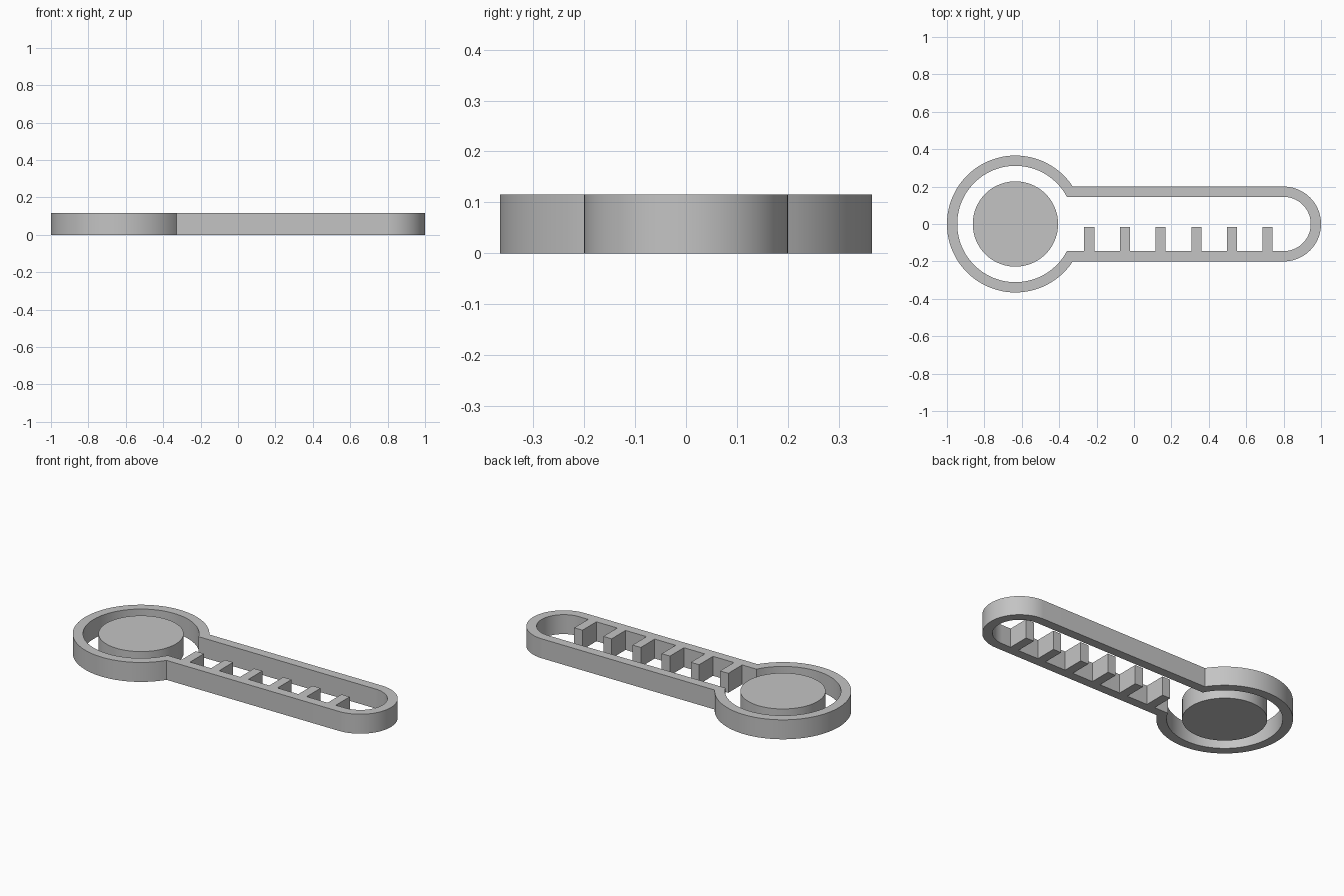
import bpy, bmesh
from math import sin, cos, asin, pi, radians

cube = bpy.data.objects.get("Cube")
if cube:
    bpy.data.objects.remove(cube)

HEIGHT = 0.115
WALL = 0.055
BULB_X, BULB_R = -0.634, 0.366
TUBE_X, TUBE_R = 0.80, 0.20

grey = bpy.data.materials.new("plain grey")
grey.use_nodes = True
colour = (0.55, 0.55, 0.55, 1)
grey.diffuse_color = colour
grey.node_tree.nodes["Principled BSDF"].inputs["Base Color"].default_value = colour


def arc(cx, radius, start, end, steps):
    return [(cx + radius * cos(start + (end - start) * i / steps),
             radius * sin(start + (end - start) * i / steps))
            for i in range(steps + 1)]


def outline(inset):
    """Keyhole outline: a round bulb running into a round-ended tube."""
    bulb, tube = BULB_R - inset, TUBE_R - inset
    neck = asin(tube / bulb)
    return (arc(BULB_X, bulb, neck, 2 * pi - neck, 96)
            + arc(TUBE_X, tube, -pi / 2, pi / 2, 48))


def extruded(name, outer, inner=None):
    """Raise a flat outline, or the band between two outlines, to full height."""
    bm = bmesh.new()
    ring = [bm.verts.new((x, y, 0)) for x, y in outer]
    if inner:
        hole = [bm.verts.new((x, y, 0)) for x, y in inner]
        for i in range(len(ring)):
            j = (i + 1) % len(ring)
            bm.faces.new((ring[i], ring[j], hole[j], hole[i]))
    else:
        bm.faces.new(ring)
    lifted = bmesh.ops.extrude_face_region(bm, geom=bm.faces[:], use_keep_orig=True)
    top = [v for v in lifted["geom"] if isinstance(v, bmesh.types.BMVert)]
    bmesh.ops.translate(bm, verts=top, vec=(0, 0, HEIGHT))
    bmesh.ops.recalc_face_normals(bm, faces=bm.faces[:])
    mesh = bpy.data.meshes.new(name)
    bm.to_mesh(mesh)
    bm.free()
    mesh.materials.append(grey)
    obj = bpy.data.objects.new(name, mesh)
    bpy.context.collection.objects.link(obj)
    bpy.ops.object.select_all(action="DESELECT")
    obj.select_set(True)
    bpy.context.view_layer.objects.active = obj
    bpy.ops.object.shade_smooth_by_angle(angle=radians(30))
    return obj


# Thermometer-shaped frame wall
extruded("outer_frame", outline(0), outline(WALL))

# Loose round disc inside the bulb
extruded("bulb_disc", arc(BULB_X, 0.228, 0, 2 * pi, 96)[:-1])

# Scale marks standing on the inside of the front rail
for i in range(6):
    left = -0.266 + 0.1907 * i
    right = left + 0.054
    root, tip = WALL - TUBE_R, -0.015
    extruded(f"scale_mark_{i + 1}",
             [(left, root), (right, root), (right, tip), (left, tip)])
